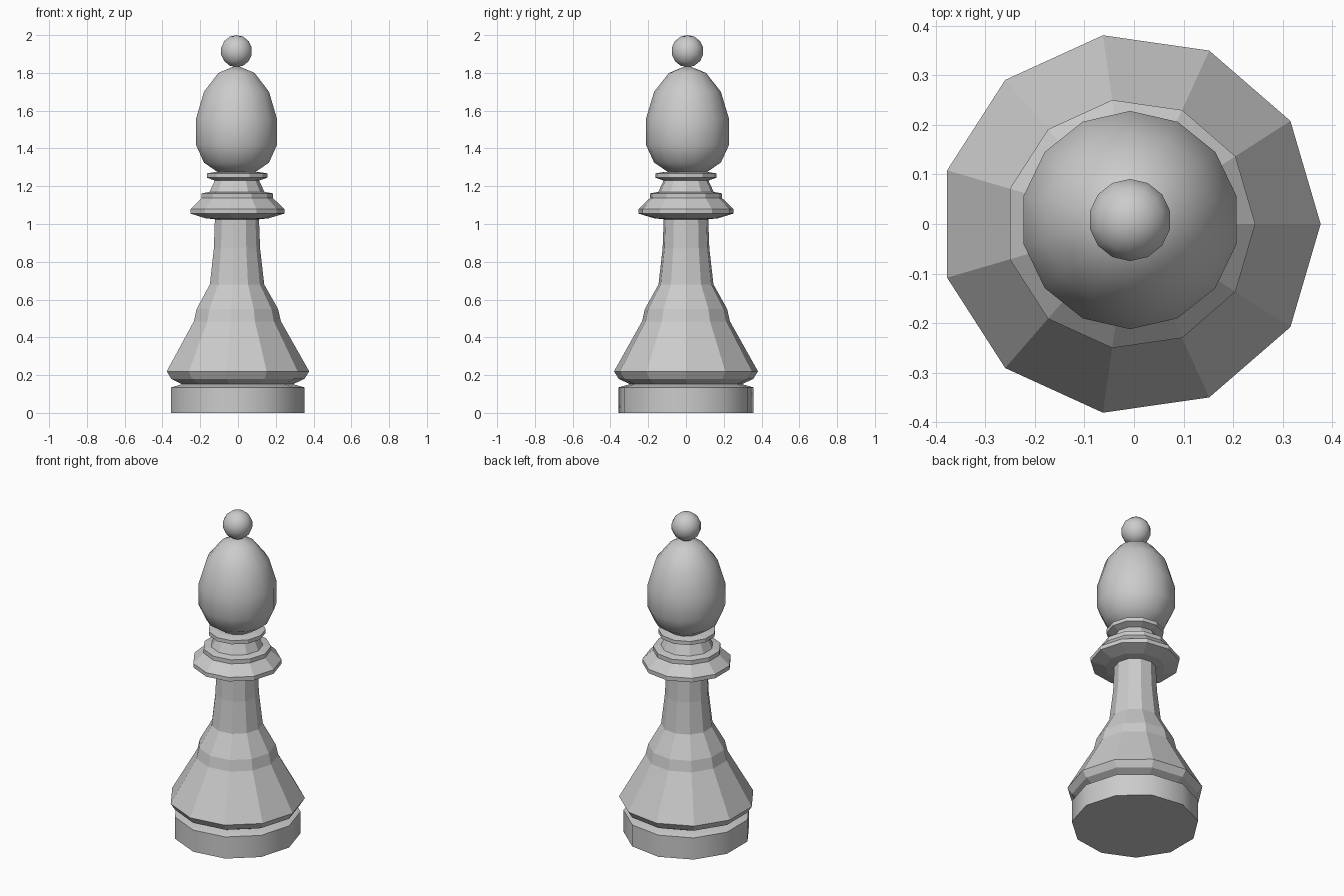
import bpy, bmesh, math

if "Cube" in bpy.data.objects:
    bpy.data.objects.remove(bpy.data.objects["Cube"])

CX = -0.008


def lathe(name, profile, sides, centre, start=0.0, smooth=None):
    """Revolve (radius, z) points; radius 0 makes a pole, open ends are capped."""
    bm = bmesh.new()
    rings = []
    for r, z in profile:
        if r == 0:
            rings.append([bm.verts.new((centre[0], centre[1], z))])
            continue
        angles = [start + math.tau * i / sides for i in range(sides)]
        rings.append([bm.verts.new((centre[0] + r * math.cos(a),
                                    centre[1] + r * math.sin(a), z)) for a in angles])
    for a, b in zip(rings, rings[1:]):
        for i in range(sides):
            j = (i + 1) % sides
            if len(a) == 1:
                bm.faces.new((a[0], b[j], b[i]))
            elif len(b) == 1:
                bm.faces.new((a[i], a[j], b[0]))
            else:
                bm.faces.new((a[i], a[j], b[j], b[i]))
    for ring in (rings[0], rings[-1]):
        if len(ring) > 1:
            bm.faces.new(ring)
    bmesh.ops.recalc_face_normals(bm, faces=bm.faces)
    mesh = bpy.data.meshes.new(name)
    bm.to_mesh(mesh)
    bm.free()
    obj = bpy.data.objects.new(name, mesh)
    bpy.context.collection.objects.link(obj)
    if smooth:
        bpy.ops.object.select_all(action='DESELECT')
        obj.select_set(True)
        bpy.context.view_layer.objects.active = obj
        bpy.ops.object.shade_smooth_by_angle(angle=math.radians(smooth))
    return obj


def egg(name, z_bottom, z_top, radius, widest):
    """14-sided, 7-band sphere; 'widest' gives the z of its inner rings."""
    bands = 7
    radii = [radius * math.sin(math.pi * i / bands) for i in range(1, bands)]
    profile = [(0, z_bottom), *zip(radii, widest), (0, z_top)]
    return lathe(name, profile, 14, (CX, 0.008), math.pi / 2, 60)


# foot disc
lathe("foot", [(0.36, 0), (0.36, 0.135), (0.30, 0.152)], 11, (CX, 0), smooth=40)

# flared skirt and stem
lathe("stem", [(0.30, 0.152), (0.36, 0.18), (0.385, 0.22), (0.235, 0.485),
               (0.22, 0.55), (0.147, 0.68), (0.125, 0.87), (0.119, 1.03)], 11, (CX, 0))

# collar rings
lathe("collar", [(0.119, 1.025), (0.17, 1.03), (0.253, 1.055), (0.253, 1.08), (0.193, 1.137),
                 (0.193, 1.162), (0.148, 1.17), (0.12, 1.23), (0.163, 1.245),
                 (0.163, 1.268), (0.12, 1.275)], 11, (CX, 0))

# egg-shaped head
egg("head", 1.25, 1.84, 0.226, [1.272, 1.325, 1.42, 1.555, 1.70, 1.80])

# finial ball
ball_z = [1.915 - 0.085 * math.cos(math.pi * i / 7) for i in range(1, 7)]
egg("finial", 1.83, 2.0, 0.085, ball_z)
